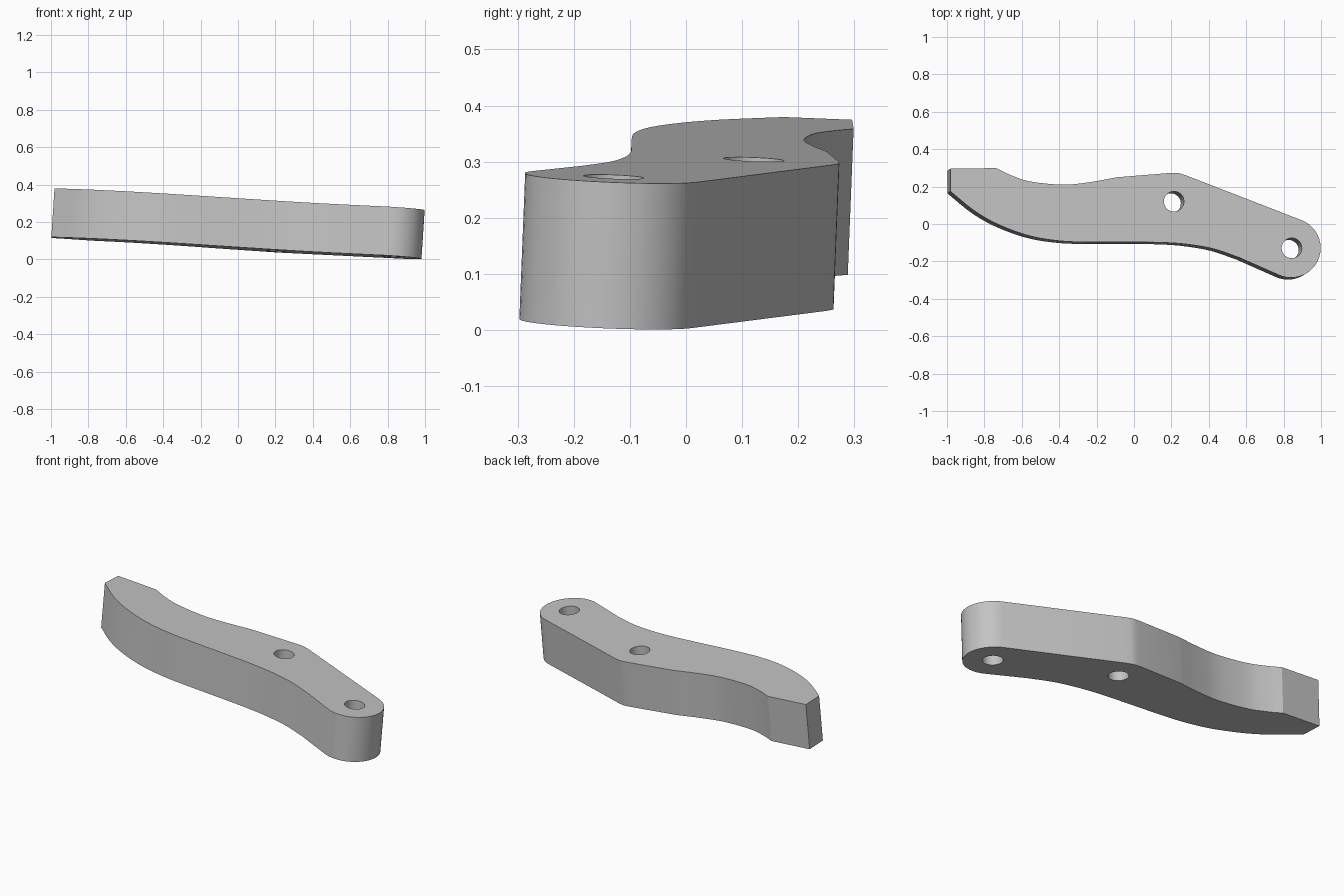
import bpy, bmesh, math
from mathutils import Vector
from mathutils.geometry import interpolate_bezier

old = bpy.data.objects.get("Cube")
if old:
    bpy.data.objects.remove(old, do_unlink=True)

THICK = 0.261
HOLES = [(0.214, 0.121), (0.845, -0.128)]
END, END_R, HOLE_R = Vector((0.841, -0.127)), 0.159, 0.054


def smooth_path(points, steps=6):
    """Smooth curve through the points, ends included."""
    p = [Vector((x, y, 0)) for x, y in points]
    p = [2 * p[0] - p[1]] + p + [2 * p[-1] - p[-2]]
    out = [p[1]]
    for a, b, c, d in zip(p, p[1:], p[2:], p[3:]):
        out += interpolate_bezier(b, b + (c - a) / 6, c - (d - b) / 6, c, steps + 1)[1:]
    return [(v.x, v.y) for v in out]


def arc(centre, radius, start, stop, count):
    angles = [math.radians(start + (stop - start) * i / count) for i in range(count + 1)]
    return [(centre[0] + radius * math.cos(t), centre[1] + radius * math.sin(t)) for t in angles]


# Outline: blunt tip, scooped back edge, shoulder, round end, curved front edge
scoop = smooth_path([(-0.738, 0.298), (-0.663, 0.262), (-0.556, 0.227),
                     (-0.38, 0.21), (-0.235, 0.224), (-0.09, 0.25)])
shoulder = smooth_path([(0.19, 0.273), (0.235, 0.273), (0.278, 0.261)], 4)
round_end = arc(END, END_R, 69, -113, 28)
front_edge = smooth_path([(0.567, -0.18), (0.433, -0.134), (0.3, -0.11), (0.166, -0.099),
                          (0, -0.097), (-0.235, -0.097), (-0.396, -0.091), (-0.556, -0.065),
                          (-0.717, -0.008), (-0.85, 0.066), (-0.983, 0.173)])
outline = [(-0.983, 0.295)] + scoop + shoulder + round_end + front_edge

# Plate: filled flat curve with two bolt holes, extruded both ways
curve = bpy.data.curves.new("lever_plate", 'CURVE')
curve.dimensions = '2D'
curve.fill_mode = 'BOTH'
curve.extrude = THICK / 2
for loop in [outline] + [arc(h, HOLE_R, 0, 348.75, 31) for h in HOLES]:
    spline = curve.splines.new('POLY')
    spline.points.add(len(loop) - 1)
    for point, (x, y) in zip(spline.points, loop):
        point.co = (x, y, 0, 1)
    spline.use_cyclic_u = True

plate = bpy.data.objects.new("lever_plate", curve)
bpy.context.collection.objects.link(plate)
bpy.ops.object.select_all(action='DESELECT')
plate.select_set(True)
bpy.context.view_layer.objects.active = plate
bpy.ops.object.convert(target='MESH')
plate = bpy.context.view_layer.objects.active
plate.name = "lever_plate"

# Weld the caps to the walls
bm = bmesh.new()
bm.from_mesh(plate.data)
bmesh.ops.remove_doubles(bm, verts=bm.verts, dist=0.0005)
bmesh.ops.recalc_face_normals(bm, faces=bm.faces)
bm.to_mesh(plate.data)
bm.free()

# Tilt the plate down towards the round end
normal = Vector((0.065, 0.04, 1)).normalized()
plate.rotation_mode = 'QUATERNION'
plate.rotation_quaternion = Vector((0, 0, 1)).rotation_difference(normal)
plate.location = Vector((0, 0, 0.3228)) - normal * THICK / 2

grey = bpy.data.materials.new("plain_grey")
grey.use_nodes = True
colour = (0.55, 0.55, 0.55, 1)
grey.diffuse_color = colour
grey.node_tree.nodes["Principled BSDF"].inputs["Base Color"].default_value = colour
plate.data.materials.clear()
plate.data.materials.append(grey)
bpy.ops.object.shade_smooth_by_angle(angle=math.radians(25))
